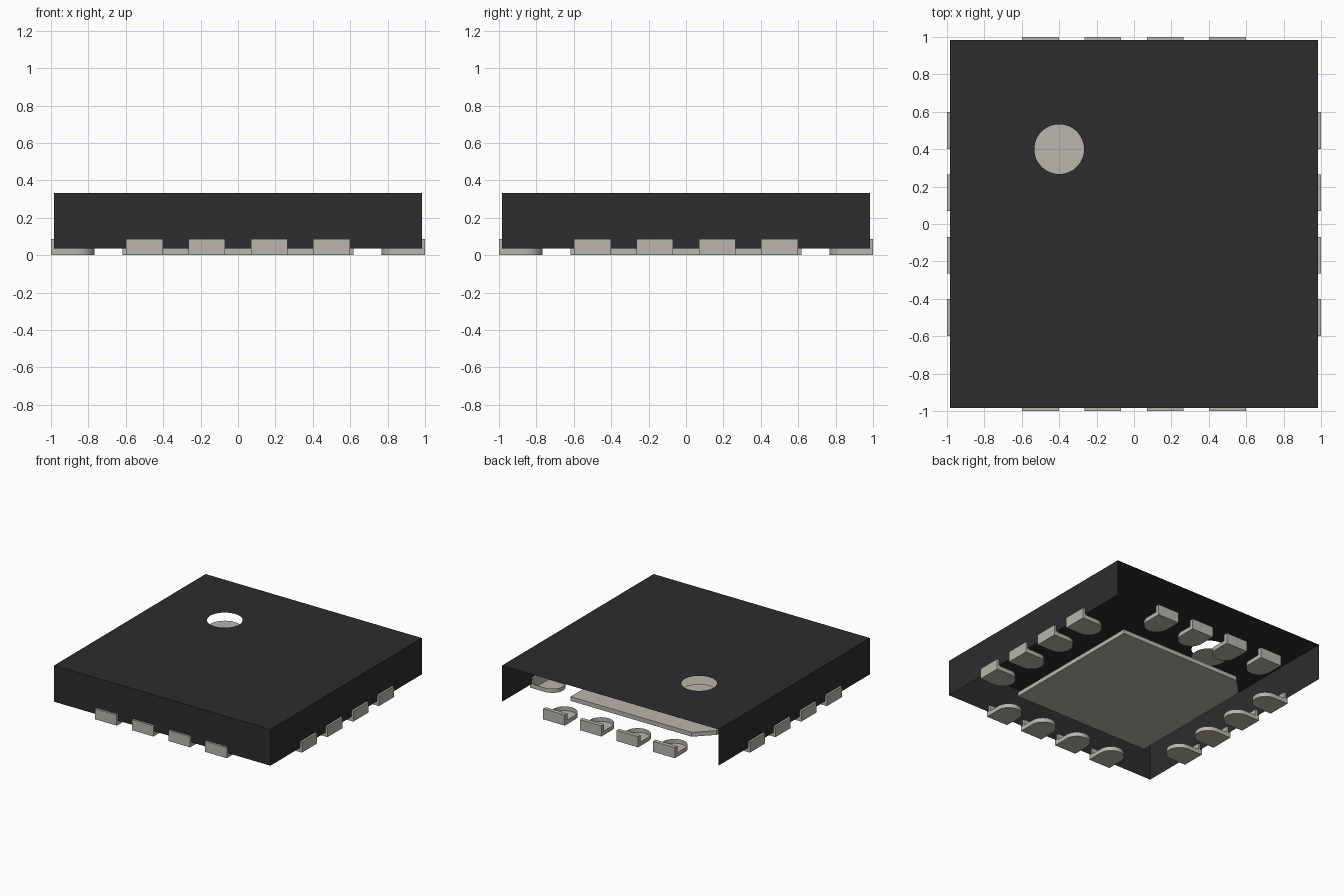
import bpy, bmesh, math
from mathutils import Matrix

cube = bpy.data.objects.get("Cube")
if cube:
    bpy.data.objects.remove(cube)


def material(name, rgb):
    m = bpy.data.materials.new(name)
    m.use_nodes = True
    m.diffuse_color = (*rgb, 1)
    m.node_tree.nodes["Principled BSDF"].inputs["Base Color"].default_value = (*rgb, 1)
    return m


black = material("black plastic", (0.026, 0.026, 0.026))
metal = material("tinned metal", (0.479, 0.468, 0.418))


def finish(name, bm, mat, smooth=False):
    me = bpy.data.meshes.new(name)
    bm.to_mesh(me)
    bm.free()
    me.materials.append(mat)
    ob = bpy.data.objects.new(name, me)
    bpy.context.collection.objects.link(ob)
    if smooth:
        bpy.ops.object.select_all(action='DESELECT')
        ob.select_set(True)
        bpy.context.view_layer.objects.active = ob
        bpy.ops.object.shade_smooth_by_angle(angle=math.radians(30))
    return ob


def prism(bm, outline, z0, z1, top=True):
    """Extrude an anticlockwise outline upwards, with or without a lid."""
    low = [bm.verts.new((x, y, z0)) for x, y in outline]
    high = [bm.verts.new((x, y, z1)) for x, y in outline]
    bm.faces.new(low[::-1])
    if top:
        bm.faces.new(high)
    n = len(outline)
    for i in range(n):
        j = (i + 1) % n
        bm.faces.new((low[i], low[j], high[j], high[i]))


HALF, Z0, Z1 = 0.983, 0.035, 0.333
HX, HY, HR = -0.4, 0.4, 0.133

# Package shell: thin lid with a round hole, walls on three sides, open below and behind
bm = bmesh.new()
corners = [(-HALF, HALF), (-HALF, -HALF), (HALF, -HALF), (HALF, HALF)]
top = [bm.verts.new((x, y, Z1)) for x, y in corners]
low = [bm.verts.new((x, y, Z0)) for x, y in corners]
for i in range(3):
    bm.faces.new((low[i], low[i + 1], top[i + 1], top[i]))
rim = [bm.verts.new((HX + HR * math.cos(a), HY + HR * math.sin(a), Z1))
       for a in (math.tau * k / 48 for k in range(48))]
edges = [bm.edges.get((top[i], top[(i + 1) % 4])) or bm.edges.new((top[i], top[(i + 1) % 4]))
         for i in range(4)]
edges += [bm.edges.new((rim[i], rim[(i + 1) % 48])) for i in range(48)]
bmesh.ops.triangle_fill(bm, use_beauty=True, edges=edges, normal=(0, 0, 1))
finish("package_shell", bm, black)

# Pin one marker: disc sunk below the hole
bm = bmesh.new()
bmesh.ops.create_circle(bm, cap_ends=True, segments=48, radius=HR,
                        matrix=Matrix.Translation((HX, HY, Z1 - 0.067)))
finish("pin_one_marker", bm, metal)

# Thermal pad with one cut corner
P, C = 0.617, 0.133
bm = bmesh.new()
prism(bm, [(-P, -P), (P, -P), (P, P), (-P + C, P), (-P, P - C)], 0, 0.035)
finish("thermal_pad", bm, metal)

# Contacts: upright end plate and a shallow round-ended tab, four on each side
W = 0.098
for side in range(4):
    for k, offset in enumerate((-0.5, -0.167, 0.167, 0.5)):
        bm = bmesh.new()
        prism(bm, [(-W, -1), (W, -1), (W, -0.967), (-W, -0.967)], 0, 0.087)
        arc = [(W * math.cos(math.pi * i / 20), -0.865 + W * math.sin(math.pi * i / 20))
               for i in range(21)]
        prism(bm, [(-W, -0.967), (W, -0.967)] + arc, 0, 0.035, top=False)
        turn = Matrix.Rotation(side * math.pi / 2, 4, 'Z') @ Matrix.Translation((offset, 0, 0))
        bmesh.ops.transform(bm, matrix=turn, verts=bm.verts)
        finish(f"contact_{('front', 'left', 'back', 'right')[side]}_{k + 1}", bm, metal, True)
